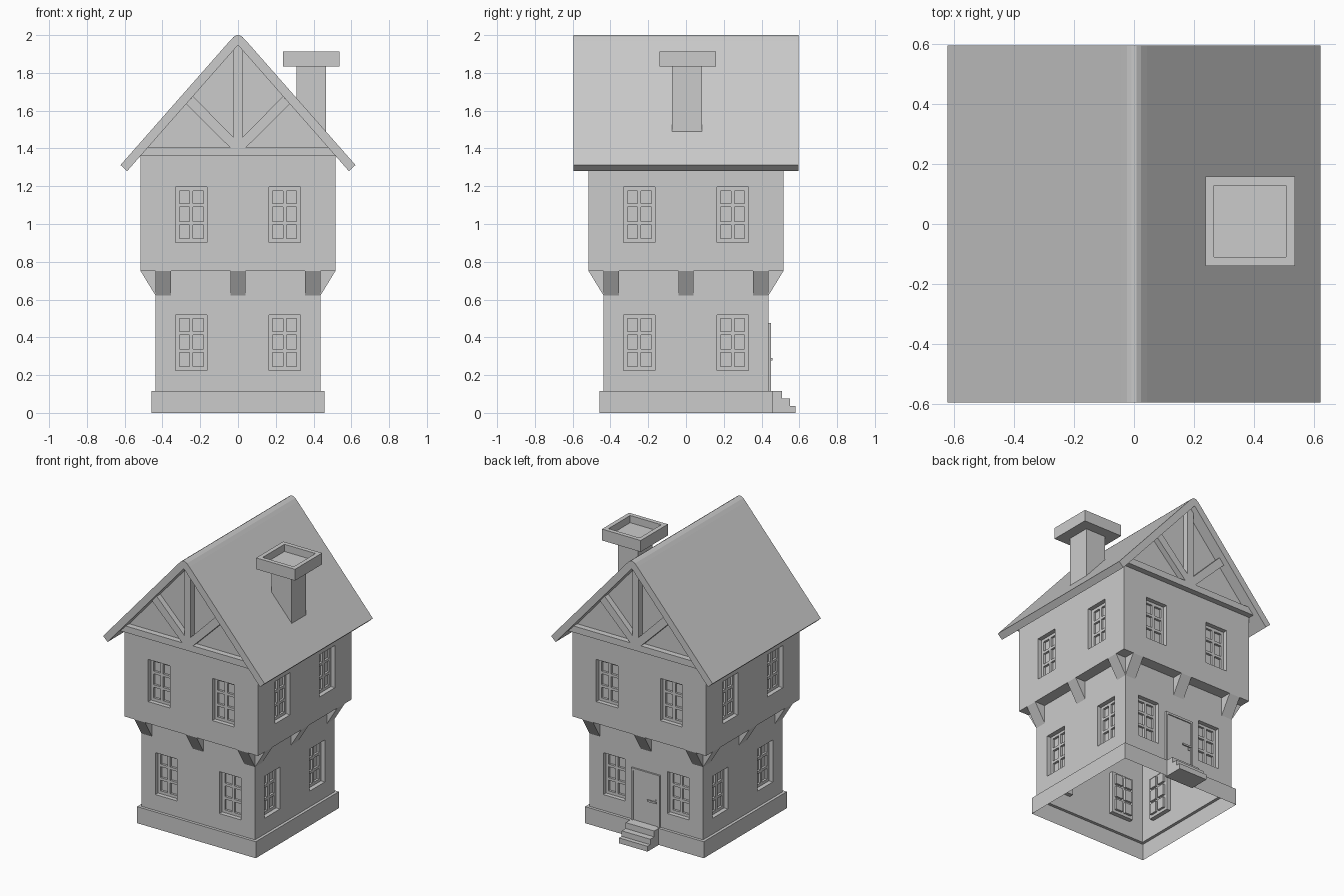
import bpy, bmesh
from math import pi
from mathutils import Matrix, Vector

if "Cube" in bpy.data.objects:
    bpy.data.objects.remove(bpy.data.objects["Cube"])

TURNS = [Matrix.Rotation(k * pi / 2, 4, 'Z') for k in range(4)]
FRONT, BACK = TURNS[0], TURNS[2]
LOW, UP = 0.437, 0.515           # half widths of the two storeys


def finish(name, bm, fix=False):
    bmesh.ops.remove_doubles(bm, verts=bm.verts, dist=1e-5)
    if fix:
        bmesh.ops.recalc_face_normals(bm, faces=bm.faces)
    me = bpy.data.meshes.new(name)
    bm.to_mesh(me)
    bm.free()
    ob = bpy.data.objects.new(name, me)
    bpy.context.collection.objects.link(ob)
    return ob


def face(bm, m, pts):
    bm.faces.new([bm.verts.new(m @ Vector(p)) for p in pts])


def band(bm, m, h0, z0, h1, z1):
    """One side of a square ring, from half width h0 to h1."""
    face(bm, m, [(-h0, -h0, z0), (h0, -h0, z0), (h1, -h1, z1), (-h1, -h1, z1)])


def grid(bm, m, us, zs, y, holes):
    """Flat panel split at us and zs; cells listed in holes stay open."""
    for i in range(len(us) - 1):
        for j in range(len(zs) - 1):
            if (i, j) not in holes:
                a, b, c, d = us[i], us[i + 1], zs[j], zs[j + 1]
                face(bm, m, [(a, y, c), (b, y, c), (b, y, d), (a, y, d)])


def reveal(bm, m, a, b, c, d, y0, y1):
    cs = [(a, c), (b, c), (b, d), (a, d)]
    for p, q in zip(cs, cs[1:] + cs[:1]):
        face(bm, m, [(p[0], y0, p[1]), (q[0], y0, q[1]), (q[0], y1, q[1]), (p[0], y1, p[1])])


def prism(bm, m, pts, lo, hi, axis):
    """Closed extrusion: axis 'y' uses (x,z) points, 'x' uses (y,z), 'z' uses (x,y)."""
    put = {'y': lambda p, t: (p[0], t, p[1]), 'x': lambda p, t: (t, p[0], p[1]),
           'z': lambda p, t: (p[0], p[1], t)}[axis]
    face(bm, m, [put(p, lo) for p in pts])
    face(bm, m, [put(p, hi) for p in pts][::-1])
    for p, q in zip(pts, pts[1:] + pts[:1]):
        face(bm, m, [put(p, lo), put(p, hi), put(q, hi), put(q, lo)])


def rect(a, b, c, d):
    return [(a, c), (b, c), (b, d), (a, d)]


# plinth, open underneath
bm = bmesh.new()
for m in TURNS:
    band(bm, m, 0.457, 0, 0.457, 0.115)
    band(bm, m, 0.457, 0.115, LOW, 0.115)
finish("plinth", bm)

# walls: thin shell with window openings, jettied upper storey, gables
W0, W1 = 0.163, 0.331
STOREYS = [(LOW, 0.115, 0.75, 0.225, 0.517), (UP, 0.75, 1.362, 0.902, 1.196)]
bm = bmesh.new()
for m in TURNS:
    for h, z0, z1, s0, s1 in STOREYS:
        grid(bm, m, [-h, -W1, -W0, W0, W1, h], [z0, s0, s1, z1], -h, {(1, 1), (3, 1)})
    band(bm, m, LOW, 0.75, UP, 0.75)
for m in (FRONT, BACK):
    face(bm, m, [(-UP, -UP, 1.362), (UP, -UP, 1.362), (0, -UP, 1.947)])
finish("walls", bm)

# windows: recessed frame with six sunken panes
bm = bmesh.new()
for m in TURNS:
    for h, z0, z1, s0, s1 in STOREYS:
        for a, b in ((-W1, -W0), (W0, W1)):
            y0, y1, y2 = -h, -h + 0.03, -h + 0.045
            reveal(bm, m, a, b, s0, s1, y0, y1)
            us = [a, a + 0.02, a + 0.074, a + 0.094, a + 0.148, b]
            zs = [s0 + t for t in (0, 0.02, 0.094, 0.112, 0.188, 0.206, 0.274)] + [s1]
            panes = {(i, j) for i in (1, 3) for j in (1, 3, 5)}
            grid(bm, m, us, zs, y1, panes)
            for i, j in panes:
                c = (us[i], us[i + 1], zs[j], zs[j + 1])
                reveal(bm, m, *c, y1, y2)
                grid(bm, m, c[:2], c[2:], y2, {})
finish("windows", bm)

# brackets under the overhang
bm = bmesh.new()
for m in TURNS:
    for x in (-0.397, 0, 0.397):
        prism(bm, m, [(-LOW, 0.622), (-LOW, 0.75), (-UP, 0.75)], x - 0.041, x + 0.041, 'x')
finish("brackets", bm, True)

# roof with rounded ridge
right = [(0.587, 1.28), (0.622, 1.312), (0.043, 1.97), (0.024, 1.99), (0.008, 2.0)]
bm = bmesh.new()
prism(bm, FRONT, [(0, 1.947)] + right + [(-x, z) for x, z in reversed(right)],
      -0.596, 0.596, 'y')
finish("roof", bm, True)

# gable timbers on both ends
bm = bmesh.new()
timbers = [
    [(-0.517, 1.36), (0.517, 1.36), (0.478, 1.405), (-0.478, 1.405)],
    [(-0.024, 1.405), (0.024, 1.405), (0.024, 1.92), (0, 1.947), (-0.024, 1.92)]]
brace = [(0.024, 1.405), (0.042, 1.405), (0.275, 1.635), (0.238, 1.676), (0.024, 1.459)]
timbers += [brace, [(-x, z) for x, z in brace]]
for m in (FRONT, BACK):
    for pts in timbers:
        prism(bm, m, pts, -UP - 0.04, -UP, 'y')
finish("gable_timbers", bm, True)

# chimney stack
bm = bmesh.new()
prism(bm, FRONT, rect(0.31, 0.465, -0.073, 0.086), 1.44, 1.84, 'z')
finish("chimney_stack", bm, True)

# chimney cap with sunken top
bm = bmesh.new()
prism(bm, FRONT, rect(0.238, 0.537, -0.14, 0.158), 1.833, 1.912, 'z')
bm.normal_update()
top = max(bm.faces, key=lambda f: f.calc_center_median().z)
bmesh.ops.remove_doubles(bm, verts=bm.verts, dist=1e-5)
bmesh.ops.recalc_face_normals(bm, faces=bm.faces)
bmesh.ops.inset_region(bm, faces=[top], thickness=0.042)
inner = bmesh.ops.extrude_discrete_faces(bm, faces=[top])["faces"]
bmesh.ops.translate(bm, verts=inner[0].verts, vec=(0, 0, -0.05))
finish("chimney_cap", bm)

# back steps
bm = bmesh.new()
prism(bm, FRONT, [(0.44, 0), (0.58, 0), (0.58, 0.037), (0.55, 0.037), (0.55, 0.075),
                  (0.507, 0.075), (0.507, 0.116), (0.44, 0.116)], -0.11, 0.11, 'x')
finish("steps", bm, True)

# back door with thin surround
bm = bmesh.new()
prism(bm, FRONT, rect(-0.095, 0.095, 0.115, 0.462), 0.43, 0.442, 'y')
prism(bm, FRONT, [(-0.11, 0.115), (-0.11, 0.477), (0.11, 0.477), (0.11, 0.115), (0.095, 0.115),
                  (0.095, 0.462), (-0.095, 0.462), (-0.095, 0.115)], 0.43, 0.449, 'y')
finish("door", bm, True)

# door handle: plate and lever
bm = bmesh.new()
prism(bm, FRONT, rect(-0.088, -0.074, 0.262, 0.298), 0.44, 0.447, 'y')
prism(bm, FRONT, rect(-0.088, -0.02, 0.278, 0.29), 0.45, 0.458, 'y')
prism(bm, FRONT, rect(-0.086, -0.076, 0.279, 0.289), 0.445, 0.452, 'y')
finish("door_handle", bm, True)
